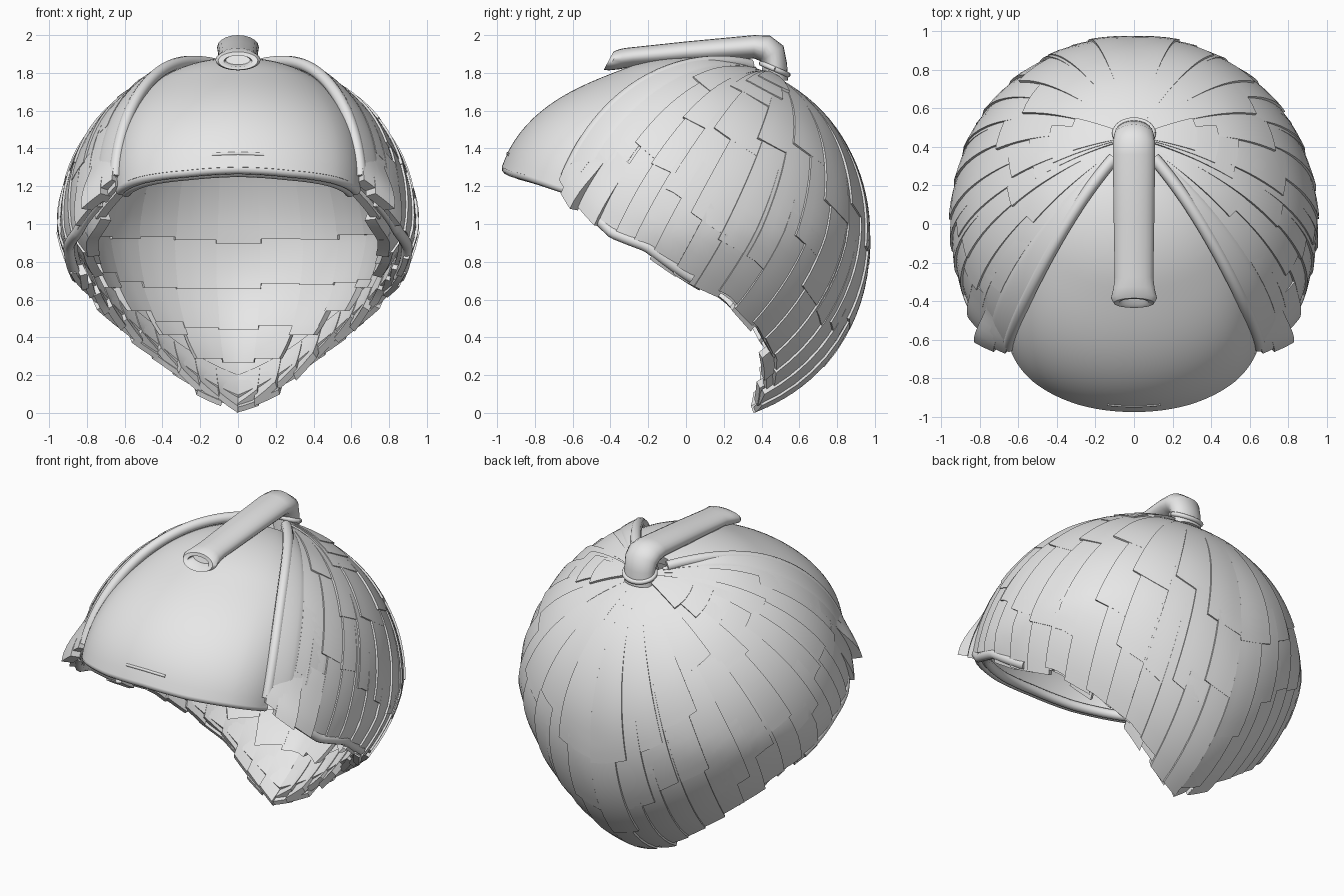
import bpy, bmesh, math, random
from mathutils import Vector

random.seed(4)
cube = bpy.data.objects.get("Cube")
if cube:
    bpy.data.objects.remove(cube)

grey = bpy.data.materials.new("light_grey")
grey.use_nodes = True
grey.diffuse_color = (0.8, 0.8, 0.8, 1)
grey.node_tree.nodes["Principled BSDF"].inputs["Base Color"].default_value = (0.8, 0.8, 0.8, 1)

CENTRE = Vector((0, 0, 0.95))
CROWN = Vector((0, 0.45, 0.85)).normalized()
# Lower hairline from the temple to the nape, and the fringe edge from temple to middle
HAIRLINE = [(.67, -.68, 1.22), (.78, -.56, 1.08), (.85, -.4, .93), (.9, -.22, .86), (.87, 0, .7),
            (.76, .2, .61), (.6, .35, .45), (.4, .42, .3), (.2, .41, .15), (0, .38, .02)]
FRINGE = [(.68, -.67, 1.2), (.52, -.82, 1.25), (.28, -.93, 1.28), (0, -.97, 1.3)]
LAST = len(HAIRLINE) - 1


def smooth(a, b, v):
    v = min(max((v - a) / (b - a), 0), 1)
    return v * v * (3 - 2 * v)


def direction(points, s, t):
    """Arc from the crown (t=0) to the edge point at s (t=1)."""
    i = min(int(s), len(points) - 2)
    end = Vector(points[i]).lerp(Vector(points[i + 1]), s - i) - CENTRE
    d = CROWN.slerp(end.normalized(), t)
    if points is HAIRLINE:
        d.x *= 1 - 0.12 * math.sin(math.pi * min(t, 1)) * max(0, 1 - s)
    return d.normalized()


def head_radius(d):
    low = max(-d.z, 0)
    back = 0.018 * smooth(0.2, 0.8, d.y)
    return 0.948 + back + low * (0.07 - 0.28 * abs(d.x))


def hair_point(s, t, off, side):
    d = direction(HAIRLINE, s, t)
    p = CENTRE + d * (head_radius(d) + off)
    return Vector((p.x * side, p.y, p.z))


def finish(name, bm, angle=35):
    bmesh.ops.recalc_face_normals(bm, faces=bm.faces)
    mesh = bpy.data.meshes.new(name)
    bm.to_mesh(mesh)
    bm.free()
    ob = bpy.data.objects.new(name, mesh)
    bpy.context.collection.objects.link(ob)
    mesh.materials.append(grey)
    bpy.ops.object.select_all(action="DESELECT")
    ob.select_set(True)
    bpy.context.view_layer.objects.active = ob
    bpy.ops.object.shade_smooth_by_angle(angle=math.radians(angle))


def plate(bm, surface, thick, nu, nv):
    """Closed curved plate from a function of u, v and depth."""
    grids = [[[bm.verts.new(surface(i / nu, j / nv, depth)) for j in range(nv + 1)]
              for i in range(nu + 1)] for depth in (0, thick)]
    a, b = grids
    for i in range(nu):
        for j in range(nv):
            for g in grids:
                bm.faces.new((g[i][j], g[i + 1][j], g[i + 1][j + 1], g[i][j + 1]))
        for j in (0, nv):
            bm.faces.new((a[i][j], a[i + 1][j], b[i + 1][j], b[i][j]))
    for j in range(nv):
        for i in (0, nu):
            bm.faces.new((a[i][j], a[i][j + 1], b[i][j + 1], b[i][j]))


def strand(bm, side, s0, s1, t0, t1, offset, thick, nu=4, nv=20):
    def surface(u, v, depth):
        return hair_point(s0 + (s1 - s0) * u, t0 + (t1 - t0) * v, offset(u, v) - depth, side)
    plate(bm, surface, thick, nu, nv)


# Inner cap that carries the strands
bm = bmesh.new()
for side in (1, -1):
    strand(bm, side, 0, LAST, 0.01, 0.97, lambda u, v: -0.02, 0.045, 54, 30)
finish("hair_cap", bm)

# Overlapping strands swept from the crown to the hairline, in three lengths
bm = bmesh.new()
for side in (1, -1):
    for count, reach, lift in ((17, 1.0, 0.0), (13, 0.8, 0.004), (9, 0.5, 0.007)):
        step = LAST / count
        for k in range(count):
            s0 = k * step
            s1 = min(s0 + step * 1.15, LAST)
            end = reach + random.uniform(-0.03, 0.015) * (1 if reach == 1 else 4)
            strand(bm, side, s0, s1, 0.03, end,
                   lambda u, v: lift * smooth(0, .4, v) + 0.014 * (1 - u) * smooth(.25, .8, v), 0.03)
finish("outer_strands", bm)

# Broad raised strands that border the fringe
bm = bmesh.new()
for side in (1, -1):
    strand(bm, side, 0.0, 0.75, 0.08, 0.97,
           lambda u, v: 0.008 + 0.028 * math.sqrt(1 - u) * smooth(0, .3, v), 0.07, 8, 28)
    strand(bm, side, 0.6, 1.5, 0.08, 0.93,
           lambda u, v: 0.005 + 0.012 * (1 - u) * smooth(0, .4, v), 0.04, 6, 24)
finish("parting_strands", bm)

# Short square tufts on both sides of the crown
bm = bmesh.new()
for side in (1, -1):
    for k, t1 in enumerate((0.19, 0.26, 0.33)):
        strand(bm, side, 3.0 - 0.3 * k, 5.0 - 0.5 * k, 0.05, t1,
               lambda u, v: 0.016 - 0.003 * k + 0.006 * v, 0.03, 6, 6)
finish("crown_tufts", bm)

# Stacked inner layers: each higher row ends sooner and lies deeper inside
bm = bmesh.new()
PANELS = 13
WIDTH = 3.7 / PANELS
for base, top in ((0.9, 1.68), (0.67, 1.1), (0.46, 0.87), (0.27, 0.66)):
    for k in range(PANELS):
        a0 = -1.85 + k * WIDTH
        middle = abs(a0 + WIDTH / 2)
        hairline = 0.1 + 0.44 * (middle + WIDTH / 2)
        low = max(base + 0.04 * middle ** 2 + random.uniform(-.02, .02), hairline)
        if low > top - 0.08:
            continue

        def lining(u, v, depth):
            a = a0 + WIDTH * 1.03 * u
            z = top + (low - top) * v - CENTRE.z
            d = Vector((math.sin(a) * 0.9, math.cos(a) * 0.9, z)).normalized()
            r = head_radius(d) - 0.055 - 0.09 * smooth(-.5, .35, z) - 0.03 * v - depth
            flat = math.sqrt(r * r - z * z)
            return Vector((math.sin(a) * flat, math.cos(a) * flat, z + CENTRE.z))
        plate(bm, lining, 0.025, 3, 12)
finish("inner_strands", bm)

# Ragged tips along the nape
bm = bmesh.new()
for side in (1, -1):
    for k in range(10):
        s0 = 3.8 + k * (LAST - 3.8) / 10
        strand(bm, side, s0, min(s0 + 0.6, LAST), 0.88, 1 + random.uniform(-0.02, 0.015),
               lambda u, v: -0.03 + 0.03 * v * u, 0.04, 2, 4)
finish("hairline_tips", bm)

# Thick inward-turned strands at the cheeks
bm = bmesh.new()
for side in (1, -1):
    for s0, s1, t1, depth in ((.5, 1.6, .97, .1), (1.5, 2.6, .98, .13), (2.5, 3.5, .98, .13), (3.4, 4.5, .97, .1)):
        strand(bm, side, s0, s1, 0.8, t1, lambda u, v: -0.03 - depth * 0.6 * v, depth * 0.5, 3, 6)
finish("cheek_strands", bm)

# Flared sideburn tufts at the temples
bm = bmesh.new()
for side in (1, -1):
    for s0, s1, t1, flare in ((0, .6, .99, .05), (.35, .95, 1.01, .08), (.85, 1.6, 1, .03)):
        strand(bm, side, s0, s1, 0.78, t1,
               lambda u, v: 0.012 + flare * smooth(.2, 1, v) * (0.6 + 0.4 * u), 0.07, 4, 8)
finish("sideburns", bm)


# Smooth front panel, tucked under the side hair and flaring at its edge
def fringe_point(u, v, depth):
    w = (u - 0.5) * 2
    t = 0.12 + 0.88 * v
    d = direction(FRINGE, (1 - abs(w)) * (len(FRINGE) - 1), t)
    r = 0.932 - 0.012 * w ** 4 + 0.105 * smooth(0.5, 0.97, t) * (1 - 0.85 * w ** 4)
    p = CENTRE + d * (r - depth)
    return Vector((math.copysign(p.x, w) if w else 0, p.y, p.z))


bm = bmesh.new()
plate(bm, fringe_point, 0.06, 48, 30)
finish("fringe", bm, 40)


def tube(name, points, radius):
    curve = bpy.data.curves.new(name, "CURVE")
    curve.dimensions = "3D"
    curve.bevel_depth = radius
    curve.bevel_resolution = 3
    curve.use_fill_caps = True
    line = curve.splines.new("POLY")
    line.points.add(len(points) - 1)
    for q, p in zip(line.points, points):
        q.co = (*p, 1)
    line.use_smooth = True
    curve.materials.append(grey)
    bpy.context.collection.objects.link(bpy.data.objects.new(name, curve))


# Double rolled lip under the fringe edge and a slim strand above it
tube("fringe_lip", [fringe_point(i / 40, 1, 0.03) for i in range(41)], 0.028)
tube("fringe_inner_lip", [fringe_point(i / 40, 1, 0.075) for i in range(41)], 0.028)
tube("fringe_accent", [fringe_point(.42 + i * .16 / 12, .95, 0.004) for i in range(13)], 0.009)

# Rolled edges beside the fringe and rolled hems below the temples
for side, label in ((1, "left"), (-1, "right")):
    tube(f"{label}_parting_roll", [hair_point(0.05, 0.1 + 0.87 * i / 30, 0.008, side) for i in range(31)], 0.032)
    tube(f"{label}_temple_hem", [hair_point(0.9 + 3.2 * i / 24, 0.985, -0.012, side) for i in range(25)], 0.03)

# Folded topknot lying forwards over the head, with a recessed tip
# columns: y, z, half width, half height, tilt of the ring in degrees
KNOT = [(.47, 1.76, .1, .07, 90), (.47, 1.85, .1, .065, 90), (.455, 1.9, .105, .075, 55),
        (.42, 1.93, .11, .072, 20), (.36, 1.938, .11, .062, 0), (0, 1.91, .105, .056, -3),
        (-.28, 1.885, .1, .052, 5), (-.34, 1.875, .108, .058, 14), (-.385, 1.868, .12, .06, 24),
        (-.41, 1.864, .105, .054, 28), (-.405, 1.862, .075, .034, 28), (-.36, 1.868, .065, .026, 20)]
bm = bmesh.new()
rings = []
SIDES = 20
for y, z, w, h, tilt in KNOT:
    a = math.radians(tilt)
    up = Vector((0, math.sin(a), math.cos(a)))
    rings.append([bm.verts.new(Vector((0, y, z)) + Vector((w * math.cos(q), 0, 0)) + up * h * math.sin(q))
                  for q in (math.tau * k / SIDES for k in range(SIDES))])
for a, b in zip(rings, rings[1:]):
    for k in range(SIDES):
        m = (k + 1) % SIDES
        bm.faces.new((a[k], a[m], b[m], b[k]))
bm.faces.new(rings[0])
bm.faces.new(rings[-1])
finish("topknot", bm, 45)

# Tie around the foot of the topknot
circle = [math.tau * k / 24 for k in range(25)]
tube("topknot_tie", [(.1 * math.cos(q), .47 + .07 * math.sin(q), 1.82 - .03 * math.sin(q))
                     for q in circle], 0.014)
